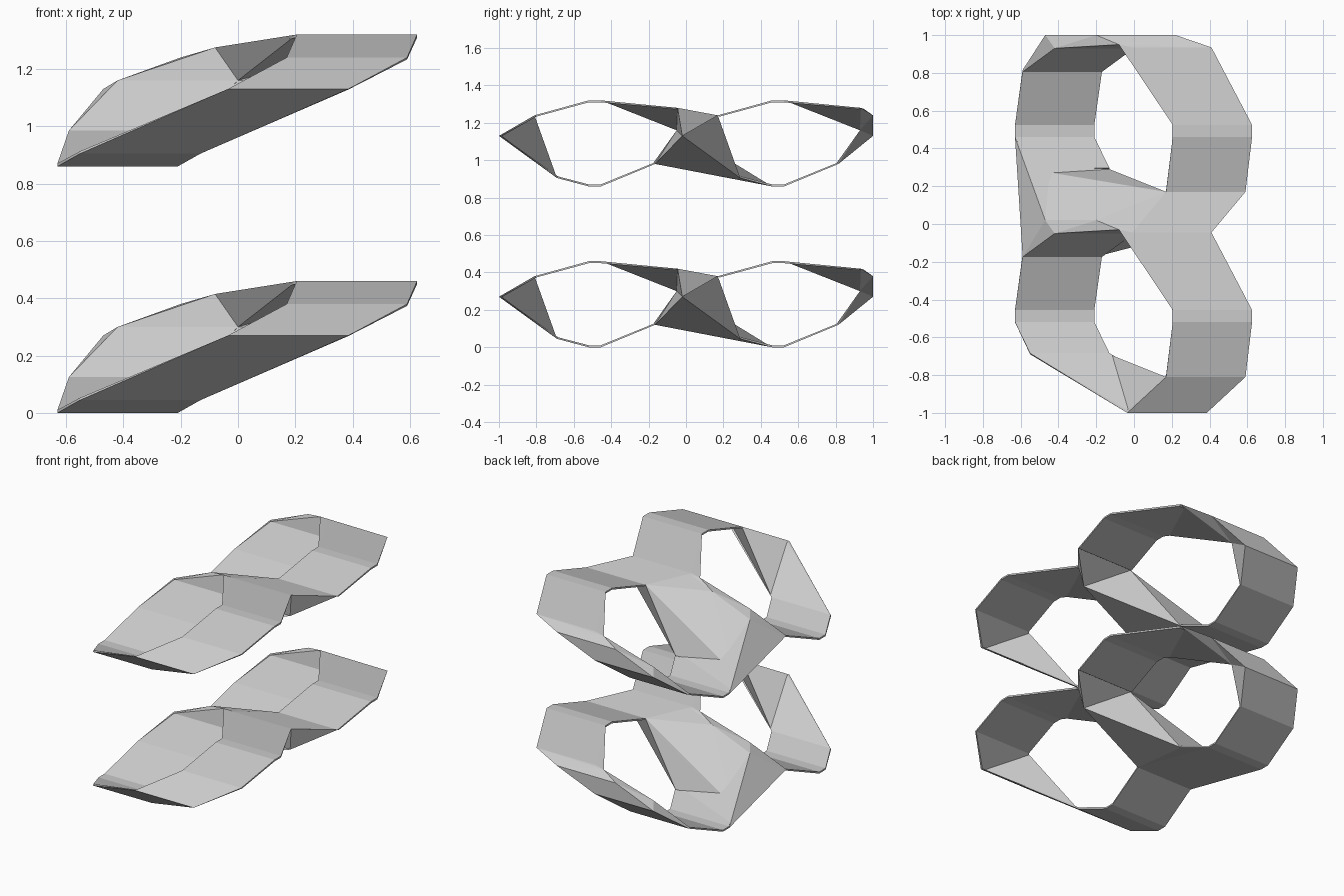
import bpy, bmesh
from mathutils import Vector

if "Cube" in bpy.data.objects:
    bpy.data.objects.remove(bpy.data.objects["Cube"])

WIDTH = 0.42
SHIFT = 0.98      # spacing of the two loops
LEVEL = 0.86      # spacing of the two layers

# Stations of the rear loop: left end of the ribbon (x, y, z)
S = {
    'A1': (.205, .525, .46), 'A2': (.205, .46, .46), 'B': (.17, .17, .38),
    'C': (-.035, -.02, .27), 'D': (-.55, .29, .045), 'E2': (-.63, .46, 0),
    'E1': (-.63, .525, 0), 'F': (-.59, .815, .12), 'G': (-.42, .93, .30),
    'J': (-.47, 1.0, .27), 'K': (-.20, 1.0, .38), 'H': (-.01, .935, .42),
    'P': (-.08, .95, .415),
}


def pt(name, loop, side):
    p = Vector(S[name])
    return p + Vector((WIDTH * (side == 'R'), -SHIFT * loop, 0))


def pts(text, loop):
    # 'E F.L G.R' -> both ends of E, left end of F, right end of G
    out = []
    for word in text.split():
        name, _, side = word.partition('.')
        out += [pt(name, loop, s) for s in (side or 'LR')]
    return out


def thin(text, loop):
    # Ribbon panel with a slight thickness towards the loop centre
    outer = pts(text, loop)
    c = Vector((0, .49 - SHIFT * loop, .23))
    inner = [Vector((p.x, c.y + (p.y - c.y) * .97, c.z + (p.z - c.z) * .955))
             for p in outer]
    return outer + inner


def hull(bm, points):
    vs = [bm.verts.new(p) for p in points]
    r = bmesh.ops.convex_hull(bm, input=vs)
    junk = {g for g in r['geom_interior'] + r['geom_unused']
            if isinstance(g, bmesh.types.BMVert)}
    bmesh.ops.delete(bm, geom=list(junk), context='VERTS')


bm = bmesh.new()
for loop in (0, 1):
    # Thin ribbon panels
    for pair in ('A1 A2', 'A2 B', 'E2 E1', 'E1 F', 'H A1', 'D E2'):
        hull(bm, thin(pair, loop))
    # Rising rear corner
    hull(bm, thin('F', loop) + pts('G J', loop))
    hull(bm, pts('G J K P.L', loop))
    hull(bm, pts('G.R H K.R A1.L P.L', loop))

# Front corner of the front loop, with its folded flap
hull(bm, thin('D C', 1))
hull(bm, pts('D.R C B.L', 1))
hull(bm, thin('C B', 1))

# Hub joining the loops: foot, left wedge, core and right bridge
hull(bm, pts('E2 D', 0) + pts('F', 1))
hull(bm, pts('E2.L D', 0) + pts('F.L J.L', 1))
hull(bm, pts('D C.R B.L', 0) + pts('F G J.L K.L', 1))
hull(bm, pts('B C.R', 0) + pts('H K.L G.R', 1))

bmesh.ops.recalc_face_normals(bm, faces=bm.faces)
bmesh.ops.dissolve_limit(bm, angle_limit=.02, verts=bm.verts, edges=bm.edges)
mesh = bpy.data.meshes.new('double_loop_band')
bm.to_mesh(mesh)
bm.free()

# Two stacked layers
for i, name in enumerate(('lower_double_loop', 'upper_double_loop')):
    ob = bpy.data.objects.new(name, mesh)
    ob.location.z = LEVEL * i
    bpy.context.collection.objects.link(ob)
